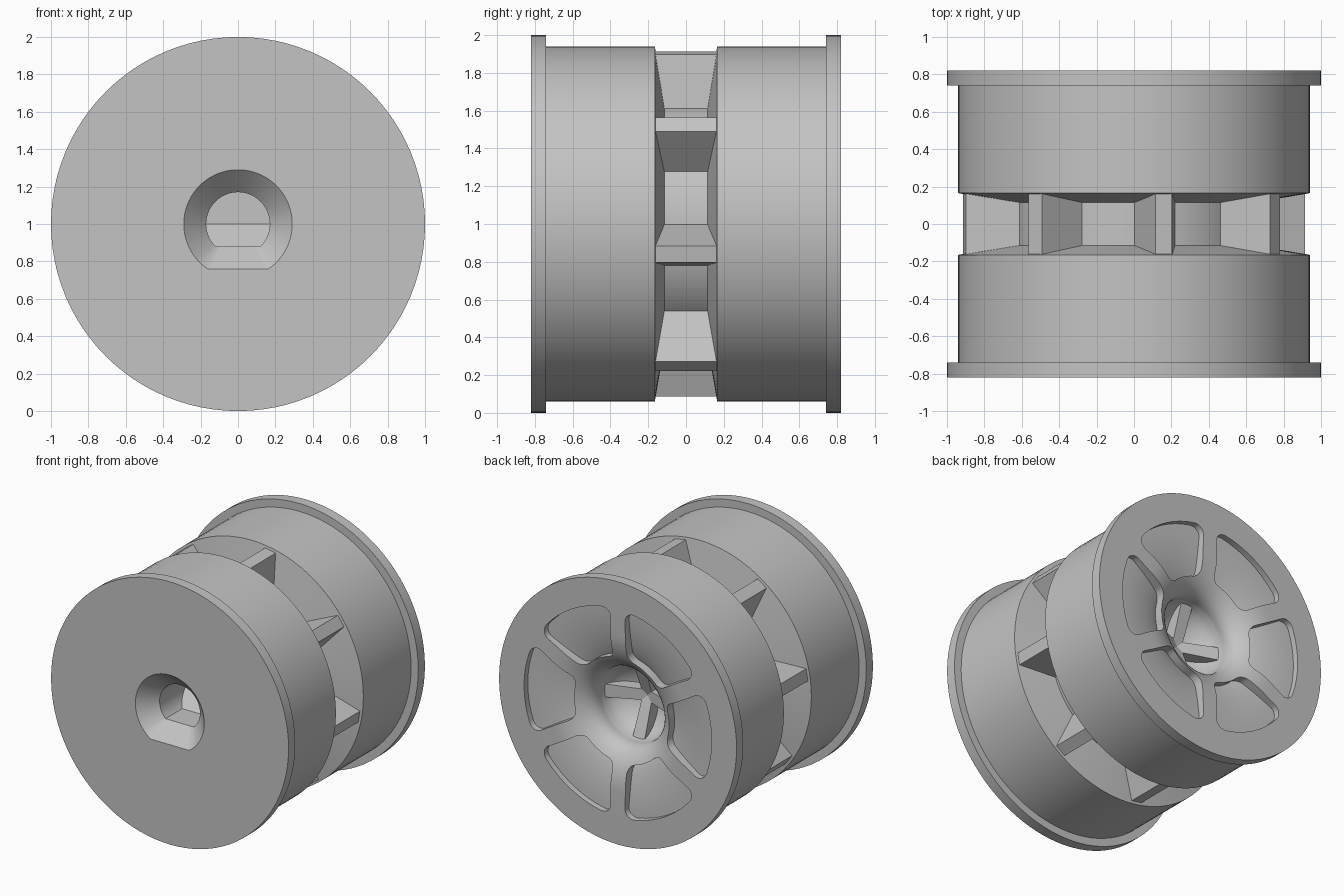
import bpy, bmesh, math
from mathutils import Vector

if "Cube" in bpy.data.objects:
    bpy.data.objects.remove(bpy.data.objects["Cube"], do_unlink=True)

SEG = 96

grey = bpy.data.materials.new("plain grey")
grey.use_nodes = True
grey.diffuse_color = (0.55, 0.55, 0.55, 1)
grey.node_tree.nodes["Principled BSDF"].inputs["Base Color"].default_value = grey.diffuse_color


def polar(r, a, y):
    """Point around the wheel axle, which runs along y."""
    return Vector((r * math.cos(a), y, 1 + r * math.sin(a)))


def finish(bm, name):
    bmesh.ops.recalc_face_normals(bm, faces=bm.faces)
    mesh = bpy.data.meshes.new(name)
    bm.to_mesh(mesh)
    bm.free()
    obj = bpy.data.objects.new(name, mesh)
    bpy.context.collection.objects.link(obj)
    mesh.materials.append(grey)
    return obj


def smooth(obj):
    bpy.ops.object.select_all(action='DESELECT')
    obj.select_set(True)
    bpy.context.view_layer.objects.active = obj
    bpy.ops.object.shade_smooth_by_angle(angle=math.radians(30))


def ring(bm, r, y, flat=2):
    """Circle of vertices, cut level below the axle at distance flat."""
    verts = []
    for i in range(SEG):
        p = polar(r, 2 * math.pi * i / SEG, y)
        p.z = max(p.z, 1 - flat)
        verts.append(bm.verts.new(p))
    return verts


def bridge(bm, a, b):
    for i in range(SEG):
        j = (i + 1) % SEG
        bm.faces.new((a[i], a[j], b[j], b[i]))


def prism(bm, bottom, top):
    """Solid between two matching outlines."""
    a = [bm.verts.new(p) for p in bottom]
    b = [bm.verts.new(p) for p in top]
    n = len(a)
    bm.faces.new(a)
    bm.faces.new(b)
    for i in range(n):
        bm.faces.new((a[i], a[(i + 1) % n], b[(i + 1) % n], b[i]))


def trumpet(r0, y0, r1, y1, steps=12):
    """Curve that is level at the outside and steepens towards the middle."""
    out = []
    for k in range(steps + 1):
        t = math.pi / 2 * k / steps
        out.append((r0 + (r1 - r0) * math.sin(t), y1 + (y0 - y1) * math.cos(t)))
    return out


# Wheel body: keyed front socket, outer drum with groove, dished back, bowl
bm = bmesh.new()
end = ring(bm, 0.17, -0.38, 0.12)
for v in end:
    v.co.y += min(0, v.co.z - 1)
half = SEG // 2
bm.faces.new(end[:half + 1])
bm.faces.new(end[half:] + end[:1])
rings = [end, ring(bm, 0.17, -0.70, 0.12), ring(bm, 0.29, -0.82, 0.24)]
outer = [(1, -0.82), (1, -0.74), (0.94, -0.74), (0.94, -0.165), (0.65, -0.115)]
outer += [(r, -y) for r, y in reversed(outer)]
dish = [(0.81, 0.82)] + trumpet(0.81, 0.775, 0.29, 0.60)
bowl = [(0.29 * math.cos(t * math.pi / 18), 0.60 - 0.22 * math.sin(t * math.pi / 18))
        for t in range(1, 9)]
rings += [ring(bm, r, y) for r, y in outer + dish + bowl]
for a, b in zip(rings, rings[1:]):
    bridge(bm, a, b)
bm.faces.new(rings[-1])
smooth(finish(bm, "wheel_body"))

# Spoked back face, a curved plate
bm = bmesh.new()
face = [(0.81, 0.82)] + trumpet(0.60, 0.82, 0.29, 0.63)
under = [(r, y - 0.02) for r, y in reversed(trumpet(0.81, 0.775, 0.29, 0.60))]
loops = [ring(bm, r, y) for r, y in face + under]
for a, b in zip(loops, loops[1:] + loops[:1]):
    bridge(bm, a, b)
spokes = finish(bm, "back_spokes")


def window_outline(mid):
    """Rounded sector as radius and angle pairs."""
    rad, pts = 0.07, []
    corners = [(0.79 - rad, 1, 0), (0.40 + rad, 1, 1), (0.40 + rad, -1, 2), (0.79 - rad, -1, 3)]
    for rc, side, quarter in corners:
        span = math.pi / 6 - math.asin(0.06 / rc) - rad / rc
        arc = []
        for k in range(7):
            t = math.pi / 2 * (quarter + k / 6)
            arc.append((rc + rad * math.cos(t), mid + side * span + rad * math.sin(t) / rc))
        if pts:
            (r0, a0), (r1, a1) = pts[-1], arc[0]
            pts += [(r0 + (r1 - r0) * k / 8, a0 + (a1 - a0) * k / 8) for k in range(1, 8)]
        pts += arc
    (r0, a0), (r1, a1) = pts[-1], pts[0]
    return pts + [(r0 + (r1 - r0) * k / 8, a0 + (a1 - a0) * k / 8) for k in range(1, 8)]


# Six windows cut between the spokes
bm = bmesh.new()
for k in range(6):
    outline = window_outline(k * math.pi / 3)
    prism(bm, [polar(r, a, 0.3) for r, a in outline], [polar(r, a, 1) for r, a in outline])
cutter = finish(bm, "window_cutter")
cutter.hide_render = True
mod = spokes.modifiers.new("windows", 'BOOLEAN')
mod.object = cutter
mod.operation = 'DIFFERENCE'
mod.solver = 'EXACT'
bpy.ops.object.select_all(action='DESELECT')
spokes.select_set(True)
bpy.context.view_layer.objects.active = spokes
bpy.ops.object.modifier_apply(modifier=mod.name)
bpy.data.objects.remove(cutter, do_unlink=True)
smooth(spokes)


def block(bm, angle, inner, outer):
    """Tapered block along a radius; each end is radius, half width, low y, high y."""
    out = Vector((math.cos(angle), 0, math.sin(angle)))
    side = Vector((-out.z, 0, out.x))
    ends = []
    for r, w, lo, hi in (inner, outer):
        mid = Vector((0, 0, 1)) + out * r
        ends.append([mid + side * s * w + Vector((0, y, 0))
                     for s, y in ((-1, lo), (1, lo), (1, hi), (-1, hi))])
    prism(bm, *ends)


# Eight tapered ribs across the groove
bm = bmesh.new()
for k in range(8):
    block(bm, math.radians(35 + 45 * k), (0.60, 0.119, -0.11, 0.11), (0.92, 0.045, -0.165, 0.165))
finish(bm, "groove_ribs")

# Four blades crossing the bowl
bm = bmesh.new()
for k in range(4):
    block(bm, math.pi / 2 * k, (0, 0.04, 0.3, 0.46), (0.29, 0.05, 0.3, 0.57))
finish(bm, "bowl_blades")
